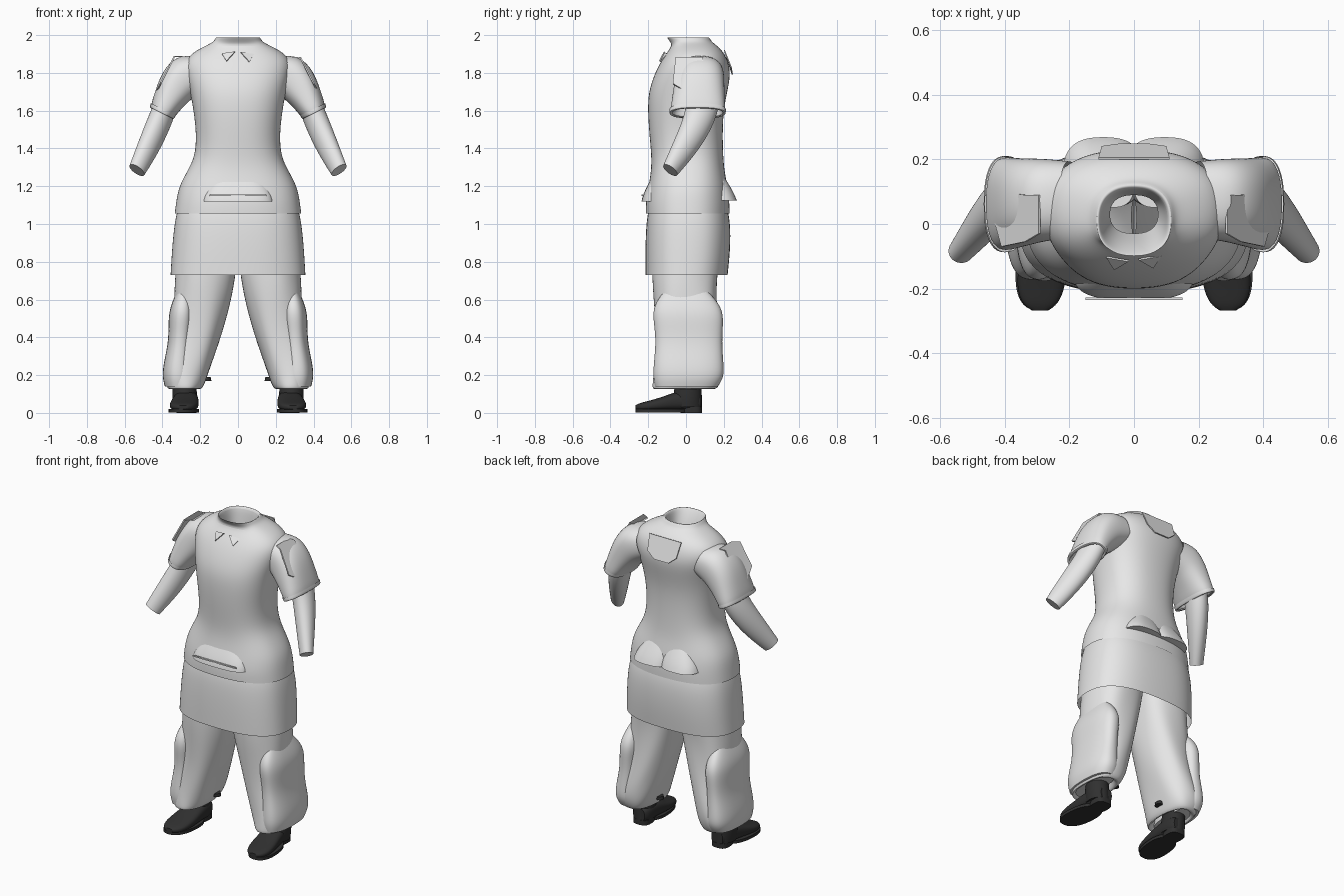
import bpy, bmesh, math
from mathutils import Vector

cube = bpy.data.objects.get("Cube")
if cube:
    bpy.data.objects.remove(cube)


def material(name, value):
    m = bpy.data.materials.new(name)
    m.use_nodes = True
    colour = (value, value, value, 1)
    m.diffuse_color = colour
    m.node_tree.nodes["Principled BSDF"].inputs["Base Color"].default_value = colour
    return m


CLOTH = material("pale grey cloth", 0.8)
LEATHER = material("black leather", 0.03)


def finish(name, bm, mat, levels=2, angle=50):
    bmesh.ops.recalc_face_normals(bm, faces=bm.faces)
    mesh = bpy.data.meshes.new(name)
    bm.to_mesh(mesh)
    bm.free()
    ob = bpy.data.objects.new(name, mesh)
    bpy.context.collection.objects.link(ob)
    mesh.materials.append(mat)
    if levels:
        sub = ob.modifiers.new("smooth", "SUBSURF")
        sub.levels = sub.render_levels = levels
    bpy.ops.object.select_all(action="DESELECT")
    ob.select_set(True)
    bpy.context.view_layer.objects.active = ob
    bpy.ops.object.shade_smooth_by_angle(angle=math.radians(angle))
    return ob


def loft(name, rings, mat, side=1, caps="", power=2.0, sides=24, fold=0.0):
    """Skin rings of (centre, half-width vector, half-depth vector)."""
    bm = bmesh.new()
    loops = []
    for i, (c, u, v) in enumerate(rings):
        loop = []
        for k in range(sides):
            a = 2 * math.pi * k / sides
            ca, sa = math.cos(a), math.sin(a)
            r = 1 + fold * math.sin(5 * a + 1.3 * i)
            x = math.copysign(abs(ca) ** (2 / power), ca) * r
            y = math.copysign(abs(sa) ** (2 / power), sa) * r
            p = Vector(c) + Vector(u) * x + Vector(v) * y
            p.x *= side
            loop.append(bm.verts.new(p))
        loops.append(loop)
    for a, b in zip(loops, loops[1:]):
        for k in range(sides):
            j = (k + 1) % sides
            bm.faces.new((a[k], a[j], b[j], b[k]))
    crease = bm.edges.layers.float.new("crease_edge")
    for flag, loop in (("start", loops[0]), ("end", loops[-1])):
        if flag in caps:
            face = bm.faces.new(loop)
            for e in face.edges:
                e[crease] = 1.0
    return finish(name, bm, mat)


def level(rows):
    """Horizontal rings from (z, left x, right x, front y, back y)."""
    return [(((a + b) / 2, (f + k) / 2, z), ((b - a) / 2, 0, 0), (0, (k - f) / 2, 0))
            for z, a, b, f, k in rows]


def centred(rows):
    return level([(z, -w, w, f, k) for z, w, f, k in rows])


def plate(name, points, side=1, thick=0.008):
    """Thin flat patch from corner points."""
    bm = bmesh.new()
    face = bm.faces.new([bm.verts.new((x * side, y, z)) for x, y, z in points])
    face.normal_update()
    n = face.normal.copy()
    out = bmesh.ops.extrude_face_region(bm, geom=[face])
    bmesh.ops.translate(bm, vec=n * thick,
                        verts=[g for g in out["geom"] if isinstance(g, bmesh.types.BMVert)])
    return finish(name, bm, CLOTH, levels=0, angle=30)


# Tunic body with open collar that folds back inside
loft("tunic", centred([
    (1.055, .338, -.215, .232), (1.12, .33, -.215, .232), (1.2, .315, -.2, .222),
    (1.28, .27, -.186, .205), (1.36, .228, -.184, .198), (1.48, .222, -.196, .195),
    (1.6, .237, -.204, .2), (1.7, .255, -.2, .22), (1.79, .28, -.17, .238),
    (1.86, .285, -.135, .225), (1.91, .24, -.1, .2), (1.945, .17, -.075, .165),
    (1.965, .128, -.085, .135), (1.992, .117, -.105, .125), (1.985, .105, -.095, .108),
    (1.92, .095, -.06, .1), (1.82, .075, -.03, .09)]), CLOTH, power=2.4)

# Apron skirt, open below
loft("skirt", centred([
    (.73, .36, -.216, .222), (.85, .353, -.217, .235), (.97, .343, -.214, .238),
    (1.06, .328, -.205, .228), (1.14, .3, -.18, .2)]), CLOTH, power=2.6)

# Hip flaps at front and back
loft("front_flap", centred([
    (1.12, .19, -.236, -.05), (1.15, .185, -.23, -.05), (1.2, .16, -.207, -.05),
    (1.25, .13, -.18, -.05)]), CLOTH, caps="start end", power=3)
for s in (1, -1):
    loft("back_flap", level([
        (1.125, -.03, .22, .05, .27), (1.16, -.03, .21, .05, .256),
        (1.21, -.02, .18, .05, .228), (1.27, 0, .14, .05, .19)]),
        CLOTH, side=s, caps="start end", power=2.6)

# Pocket welt across the front flap
bm = bmesh.new()
bmesh.ops.create_cube(bm, size=1)
for v in bm.verts:
    v.co = Vector((v.co.x * .3, -.232 + v.co.y * .008, 1.152 + v.co.z * .008))
finish("pocket_welt", bm, CLOTH, levels=0)

# Collar bib on the upper back
plate("back_bib", [(-.11, .2, 1.92), (-.1, .236, 1.83), (-.05, .243, 1.79),
                   (.05, .243, 1.79), (.1, .236, 1.83), (.11, .2, 1.92)], thick=-.006)

for s, tag in ((1, "left"), (-1, "right")):
    # Short sleeve with turned cuff
    loft(tag + "_sleeve", [
        ((.2, .075, 1.80), (.03, 0, .09), (0, .12, 0)),
        ((.275, .075, 1.785), (.05, 0, .108), (0, .128, 0)),
        ((.325, .07, 1.735), (.075, 0, .078), (0, .134, 0)),
        ((.368, .065, 1.66), (.07, 0, .048), (0, .14, 0)),
        ((.405, .062, 1.585), (.062, 0, .03), (0, .148, 0)),
        ((.398, .062, 1.595), (.05, 0, .025), (0, .13, 0)),
        ((.375, .065, 1.64), (.045, 0, .025), (0, .11, 0))],
        CLOTH, side=s, power=2.4)
    loft(tag + "_cuff", [
        ((.395, .062, 1.607), (.067, 0, .032), (0, .15, 0)),
        ((.406, .061, 1.582), (.064, 0, .031), (0, .152, 0)),
        ((.402, .061, 1.588), (.05, 0, .025), (0, .135, 0))],
        CLOTH, side=s, power=2.4)
    # Shoulder patch
    plate(tag + "_shoulder_patch", [
        (.29, -.03, 1.885), (.333, -.055, 1.885), (.405, -.07, 1.745),
        (.43, .02, 1.69), (.405, .1, 1.745), (.333, .09, 1.885), (.29, .09, 1.885)],
        side=s, thick=-.008)
    # Bare forearm reaching forward
    loft(tag + "_forearm", [
        ((.375, .09, 1.65), (.055, 0, .03), (0, .085, -.02)),
        ((.408, .073, 1.56), (.058, 0, .03), (0, .08, -.02)),
        ((.455, .02, 1.45), (.055, 0, .03), (0, .066, -.03)),
        ((.505, -.045, 1.345), (.046, 0, .026), (0, .048, -.028)),
        ((.535, -.083, 1.285), (.04, 0, .022), (0, .038, -.022))],
        CLOTH, side=s, caps="end")
    # Collar point
    plate(tag + "_collar_point", [
        (.015, -.112, 1.91), (.085, -.1, 1.9), (.06, -.138, 1.86)], side=s, thick=.006)

    # Baggy trouser leg gathered at the ankle
    loft(tag + "_trouser_leg", level([
        (1.0, -.01, .29, -.17, .18), (.85, -.005, .32, -.18, .18),
        (.7, .015, .335, -.178, .165), (.57, .043, .34, -.168, .165),
        (.42, .085, .345, -.16, .175), (.3, .125, .37, -.165, .19),
        (.21, .155, .385, -.172, .198), (.155, .175, .38, -.176, .185),
        (.12, .195, .372, -.178, .16), (.135, .215, .35, -.15, .13),
        (.2, .23, .34, -.1, .1)]), CLOTH, side=s, power=2.4, fold=.02)
    # Padded outer panel
    loft(tag + "_side_panel", level([
        (.64, .25, .325, -.12, .12), (.58, .235, .352, -.165, .175),
        (.52, .225, .368, -.178, .2), (.44, .235, .368, -.166, .195),
        (.36, .24, .372, -.162, .192), (.26, .24, .395, -.172, .2),
        (.19, .235, .402, -.176, .203), (.14, .24, .388, -.165, .17)]),
        CLOTH, side=s, caps="start end", power=2.5)

    # Shoe: ankle shaft, then foot with sole and heel
    loft(tag + "_shoe_shaft", level([
        (.03, .215, .34, -.07, .085), (.09, .215, .35, -.07, .085),
        (.2, .225, .345, -.05, .08)]), LEATHER, side=s, caps="start end")
    loft(tag + "_shoe_foot", [
        ((.272, .08, .06), (.04, 0, 0), (0, 0, .04)),
        ((.272, .05, .065), (.06, 0, 0), (0, 0, .055)),
        ((.275, -.04, .065), (.066, 0, 0), (0, 0, .053)),
        ((.282, -.12, .048), (.076, 0, 0), (0, 0, .038)),
        ((.289, -.2, .036), (.076, 0, 0), (0, 0, .027)),
        ((.291, -.25, .031), (.055, 0, 0), (0, 0, .02)),
        ((.291, -.268, .03), (.025, 0, 0), (0, 0, .01))],
        LEATHER, side=s, caps="start end", power=2.6)
    loft(tag + "_shoe_sole", [
        ((.286, -.13, z), (.08, 0, 0), (.012, -.138, 0)) for z in (.002, .02)],
        LEATHER, side=s, caps="start end", power=2.4)
    loft(tag + "_shoe_heel", level([
        (.0, .22, .325, -.03, .085), (.03, .22, .325, -.03, .085)]),
        LEATHER, side=s, caps="start end", power=3)
    # Ankle tie
    loft(tag + "_ankle_tie", level([
        (.17, .14, .19, .0, .05), (.19, .145, .185, .0, .05)]),
        LEATHER, side=s, caps="start end")
